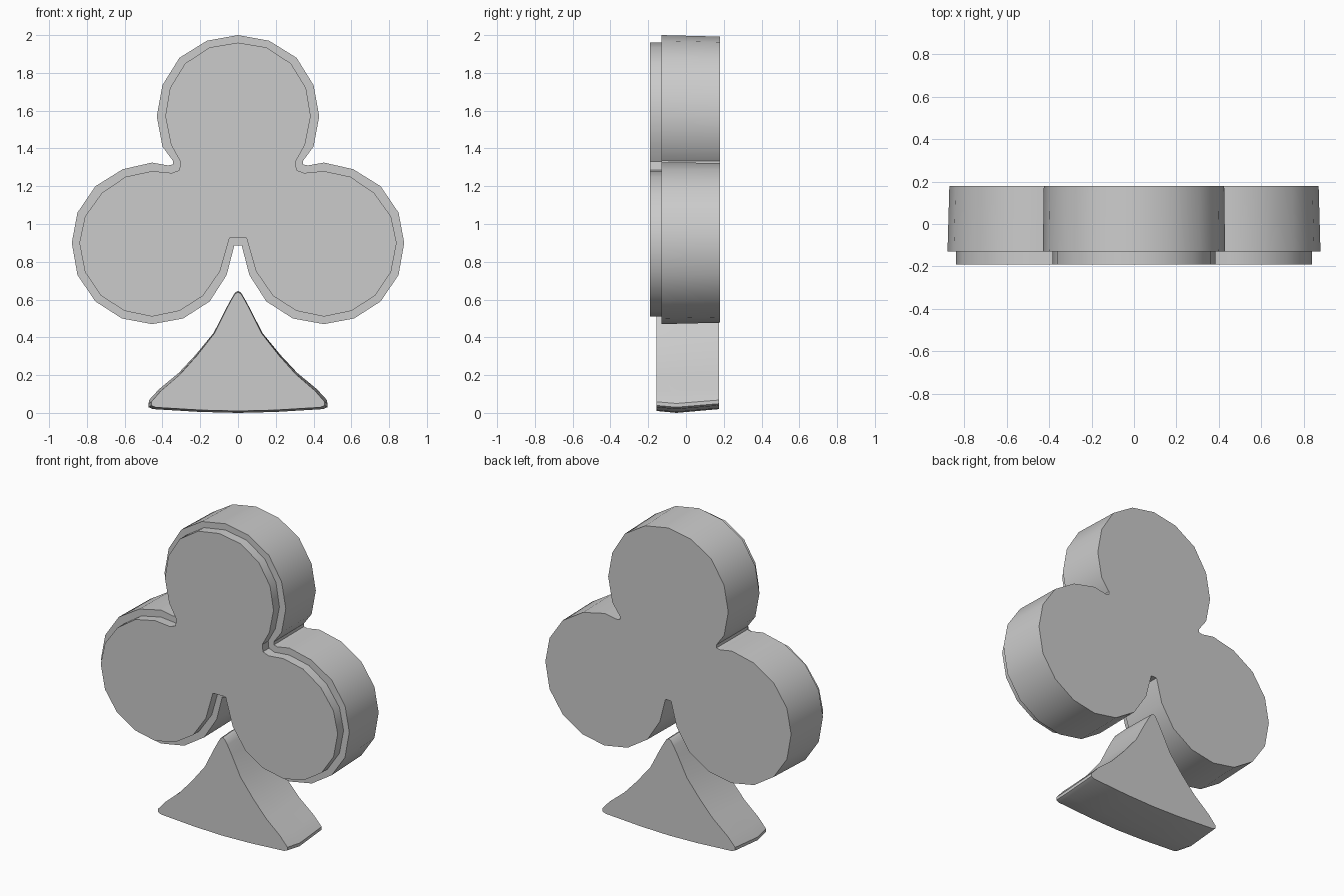
import bpy
import bmesh
from math import radians

if "Cube" in bpy.data.objects:
    bpy.data.objects.remove(bpy.data.objects["Cube"])

grey = bpy.data.materials.new("light grey")
grey.use_nodes = True
grey.diffuse_color = (0.6, 0.6, 0.6, 1)
grey.node_tree.nodes["Principled BSDF"].inputs["Base Color"].default_value = (0.6, 0.6, 0.6, 1)


def mirrored(half):
    """Close a right-hand half profile by mirroring it across x = 0."""
    return half + [(-x, z) for x, z in reversed(half) if x > 0]


def scaled(points, sx, sz, centre):
    return [(x * sx, centre + (z - centre) * sz) for x, z in points]


def loft(name, sections):
    """Join (y, outline) sections from front to back and cap both ends."""
    bm = bmesh.new()
    rings = [[bm.verts.new((x, y, z)) for x, z in pts] for y, pts in sections]
    for a, b in zip(rings, rings[1:]):
        for i in range(len(a)):
            j = (i + 1) % len(a)
            bm.faces.new((a[i], a[j], b[j], b[i]))
    bm.faces.new(rings[0])
    bm.faces.new(rings[-1])
    bmesh.ops.recalc_face_normals(bm, faces=bm.faces)
    mesh = bpy.data.meshes.new(name)
    bm.to_mesh(mesh)
    bm.free()
    mesh.materials.append(grey)
    obj = bpy.data.objects.new(name, mesh)
    bpy.context.collection.objects.link(obj)
    bpy.ops.object.select_all(action="DESELECT")
    obj.select_set(True)
    bpy.context.view_layer.objects.active = obj
    bpy.ops.object.shade_smooth_by_angle(angle=radians(35))
    return obj


# Three-lobed body with a narrower raised front plate
outer = mirrored([
    (0, 2), (.165, 1.97), (.31, 1.88), (.4, 1.735), (.43, 1.57), (.4, 1.41),
    (.345, 1.335), (.345, 1.315), (.37, 1.31), (.455, 1.325), (.61, 1.29),
    (.755, 1.2), (.85, 1.06), (.88, .9), (.85, .73), (.755, .59), (.615, .5),
    (.455, .47), (.29, .5), (.15, .59), (.06, .73), (.02, .885)])
inner = mirrored([
    (0, 1.96), (.15, 1.935), (.28, 1.85), (.36, 1.72), (.385, 1.57), (.355, 1.42),
    (.305, 1.33), (.31, 1.285), (.35, 1.27), (.455, 1.28), (.595, 1.25),
    (.72, 1.165), (.81, 1.04), (.84, .9), (.81, .745), (.725, .62), (.6, .54),
    (.455, .51), (.31, .54), (.185, .62), (.095, .75), (.045, .925)])
loft("clover_body", [(-.19, inner), (-.13, inner), (-.13, outer),
                     (.18, scaled(outer, .99, .99, 1.2))])

# Flared foot, slightly bulged through its depth
foot = mirrored([
    (0, .645), (.015, .638), (.035, .605), (.065, .55), (.13, .42), (.225, .3),
    (.315, .2), (.42, .11), (.473, .05), (.473, .03), (.45, .02), (.2, .005), (0, 0)])
loft("foot", [(-.155, scaled(foot, .97, .975, .4)), (-.05, foot),
              (.175, scaled(foot, .995, .96, .5))])
